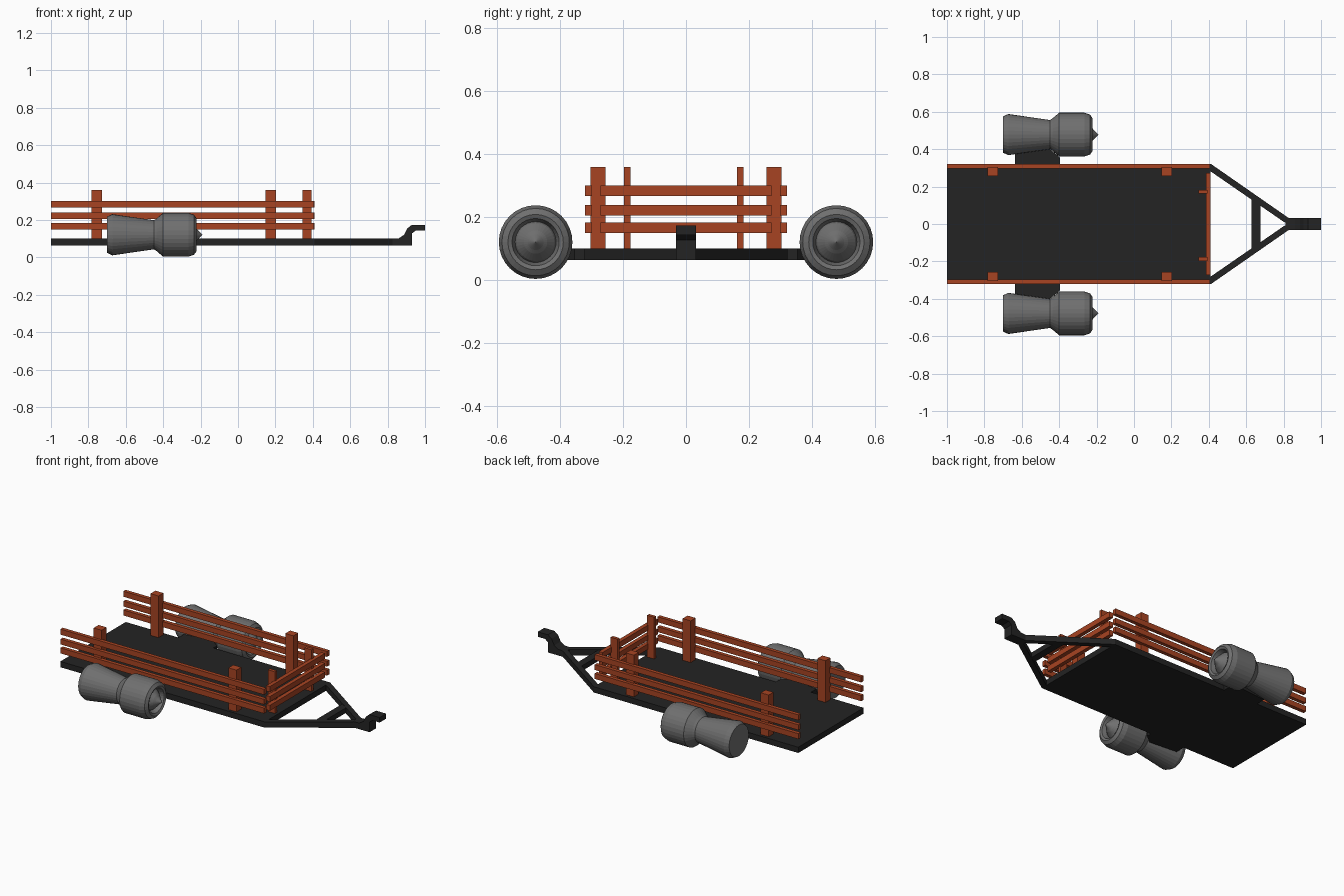
import bpy, bmesh, math
from mathutils import Vector

if "Cube" in bpy.data.objects:
    bpy.data.objects.remove(bpy.data.objects["Cube"])


def material(name, rgb):
    m = bpy.data.materials.new(name)
    m.diffuse_color = (*rgb, 1)
    m.use_nodes = True
    m.node_tree.nodes["Principled BSDF"].inputs["Base Color"].default_value = m.diffuse_color
    return m


BLACK = material("black_metal", (0.017, 0.017, 0.017))
WOOD = material("red_brown_wood", (0.39, 0.057, 0.016))
GREY = material("engine_grey", (0.16, 0.16, 0.16))


def finish(name, bm, mat):
    bmesh.ops.recalc_face_normals(bm, faces=bm.faces[:])
    me = bpy.data.meshes.new(name)
    bm.to_mesh(me)
    bm.free()
    me.materials.append(mat)
    ob = bpy.data.objects.new(name, me)
    bpy.context.collection.objects.link(ob)
    return ob


def prism(name, pts, direction, mat):
    """Extrude a closed polygon along a direction."""
    bm = bmesh.new()
    face = bm.faces.new([bm.verts.new(p) for p in pts])
    ext = bmesh.ops.extrude_face_region(bm, geom=[face])
    vs = [g for g in ext["geom"] if isinstance(g, bmesh.types.BMVert)]
    bmesh.ops.translate(bm, vec=Vector(direction), verts=vs)
    return finish(name, bm, mat)


def box(name, x, y, z, mat):
    pts = [(x[0], y[0], z[0]), (x[1], y[0], z[0]), (x[1], y[1], z[0]), (x[0], y[1], z[0])]
    return prism(name, pts, (0, 0, z[1] - z[0]), mat)


def lathe_x(name, profile, cy, cz, mat, n=32):
    """Spin an (x, radius) profile round the x direction."""
    bm = bmesh.new()
    rings = []
    for x, r in profile:
        if r == 0:
            rings.append([bm.verts.new((x, cy, cz))] * n)
        else:
            rings.append([bm.verts.new((x, cy + r * math.cos(2 * math.pi * i / n),
                                        cz + r * math.sin(2 * math.pi * i / n))) for i in range(n)])
    for a, b in zip(rings, rings[1:]):
        for i in range(n):
            j = (i + 1) % n
            vs = list(dict.fromkeys((a[i], a[j], b[j], b[i])))
            bm.faces.new(vs)
    return finish(name, bm, mat)


DECK_Z = (0.064, 0.1)
RAILS = [(0.15, 0.184), (0.206, 0.239), (0.267, 0.301)]
POST_Z = (0.1, 0.36)

# Flat bed
box("deck", (-1.0, 0.41), (-0.322, 0.322), DECK_Z, BLACK)

# Side and front rails
for k, z in enumerate(RAILS):
    for s, side in ((-1, "near"), (1, "far")):
        box(f"{side}_rail_{k}", (-1.0, 0.405), sorted((s * 0.298, s * 0.321)), z, WOOD)
    box(f"front_rail_{k}", (0.385, 0.41), (-0.272, 0.272), z, WOOD)

# Posts inside the rails
for s, side in ((-1, "near"), (1, "far")):
    for x, end in ((-0.783, "rear"), (0.147, "front")):
        box(f"{side}_{end}_post", (x, x + 0.055), sorted((s * 0.256, s * 0.304)), POST_Z, WOOD)
for y in (-0.197, 0.162):
    box("front_post", (0.345, 0.392), (y, y + 0.02), POST_Z, WOOD)

# Drawbar: two slanted arms, cross brace and raised hitch
h = DECK_Z[1] - DECK_Z[0]
for s in (-1, 1):
    pts = [(0.40, s * 0.322, DECK_Z[0]), (0.41, s * 0.322, DECK_Z[0]), (0.83, s * 0.03, DECK_Z[0]),
           (0.83, s * 0.0, DECK_Z[0]), (0.80, s * 0.012, DECK_Z[0]), (0.40, s * 0.288, DECK_Z[0])]
    prism("drawbar_arm", pts, (0, 0, h), BLACK)
prism("cross_brace", [(0.628, -0.14, 0.066), (0.675, -0.11, 0.066),
                      (0.675, 0.11, 0.066), (0.628, 0.14, 0.066)], (0, 0, 0.032), BLACK)
hitch = [(0.81, 0.064), (0.93, 0.064), (0.93, 0.128), (0.95, 0.143), (1.0, 0.143),
         (1.0, 0.174), (0.93, 0.174), (0.905, 0.155), (0.887, 0.12), (0.86, 0.102), (0.81, 0.1)]
prism("hitch", [(x, -0.032, z) for x, z in hitch], (0, 0.064, 0), BLACK)

# Jet engines in place of wheels, each on a short bracket
engine = [(-0.70, 0), (-0.70, 0.097), (-0.672, 0.11), (-0.45, 0.078), (-0.437, 0.086), (-0.40, 0.117),
          (-0.265, 0.117), (-0.235, 0.107), (-0.222, 0.088), (-0.228, 0.075), (-0.26, 0.065),
          (-0.25, 0.06), (-0.225, 0.037), (-0.215, 0.025), (-0.19, 0)]
for s, side in ((-1, "near"), (1, "far")):
    lathe_x(f"{side}_engine", engine, s * 0.478, 0.121, GREY)
    pts = [(-0.637, s * 0.31, 0.064), (-0.395, s * 0.31, 0.064), (-0.395, s * 0.355, 0.064),
           (-0.415, s * 0.372, 0.064), (-0.45, s * 0.40, 0.064), (-0.637, s * 0.385, 0.064)]
    prism(f"{side}_engine_bracket", pts, (0, 0, h), BLACK)
